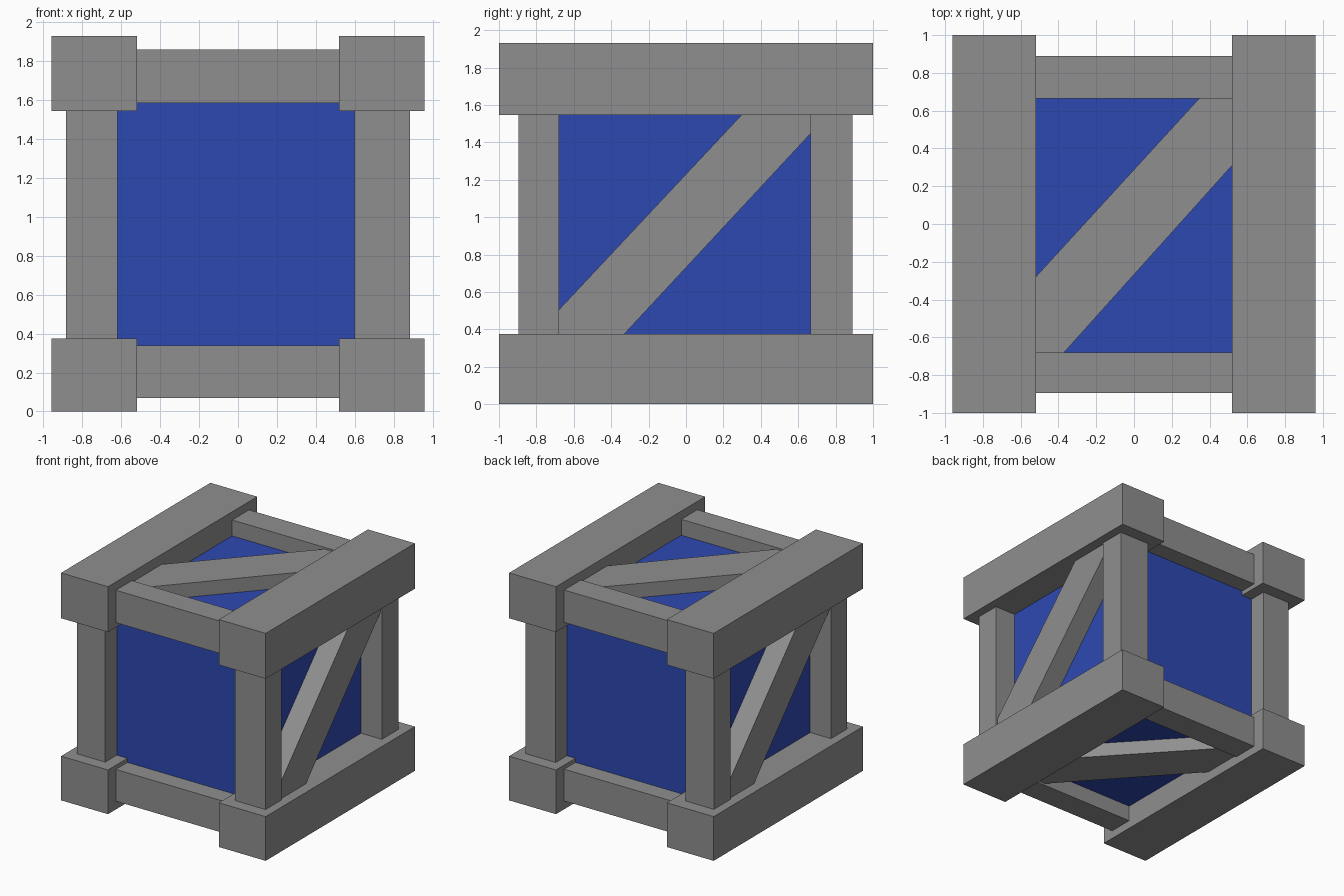
import bpy
import bmesh
from mathutils import Vector

if "Cube" in bpy.data.objects:
    bpy.data.objects.remove(bpy.data.objects["Cube"])


def material(name, rgb):
    mat = bpy.data.materials.new(name)
    mat.diffuse_color = (*rgb, 1)
    mat.use_nodes = True
    mat.node_tree.nodes["Principled BSDF"].inputs["Base Color"].default_value = mat.diffuse_color
    return mat


grey = material("dark_grey_frame", (0.275, 0.275, 0.275))
blue = material("blue_panel", (0.027, 0.066, 0.44))


def prism(name, outline, depth, mat=grey):
    """Extrude a closed planar outline along the depth vector."""
    bm = bmesh.new()
    face = bm.faces.new([bm.verts.new(p) for p in outline])
    ext = bmesh.ops.extrude_face_region(bm, geom=[face])
    moved = [g for g in ext["geom"] if isinstance(g, bmesh.types.BMVert)]
    bmesh.ops.translate(bm, verts=moved, vec=Vector(depth))
    bmesh.ops.recalc_face_normals(bm, faces=bm.faces)
    mesh = bpy.data.meshes.new(name)
    bm.to_mesh(mesh)
    bm.free()
    mesh.materials.append(mat)
    obj = bpy.data.objects.new(name, mesh)
    bpy.context.collection.objects.link(obj)
    return obj


def box(name, x, y, z, mat=grey):
    """Box from (min, max) ranges on each axis."""
    (x0, x1), (y0, y1), (z0, z1) = x, y, z
    base = [(x0, y0, z0), (x1, y0, z0), (x1, y1, z0), (x0, y1, z0)]
    return prism(name, base, (0, 0, z1 - z0), mat)


# Blue inner box
box("inner_panel_box", (-0.69, 0.69), (-0.74, 0.74), (0.205, 1.725), blue)

# Heavy beams running front to back
for level, z in (("bottom", (0, 0.375)), ("top", (1.545, 1.93))):
    box(level + "_left_beam", (-0.96, -0.52), (-1, 1), z)
    box(level + "_right_beam", (0.52, 0.96), (-1, 1), z)

# Cross rails and corner posts
for end, y in (("front", (-0.895, -0.68)), ("back", (0.665, 0.89))):
    for level, z in (("bottom", (0.07, 0.34)), ("top", (1.585, 1.86))):
        box(f"{end}_{level}_rail", (-0.56, 0.56), y, z)
    box(end + "_left_post", (-0.885, -0.62), y, (0.33, 1.59))
    box(end + "_right_post", (0.6, 0.885), y, (0.33, 1.59))

# Diagonal braces on both sides, mirrored in y on the left
side = [(-0.75, 0.43), (-0.75, 0.3), (-0.4, 0.3),
        (0.72, 1.505), (0.72, 1.6), (0.347, 1.6)]
for name, s in (("right_brace", 1), ("left_brace", -1)):
    prism(name, [(s * 0.87, s * y, z) for y, z in side], (-s * 0.22, 0, 0))

# Diagonal braces on top and bottom, mirrored in x underneath
flat = [(-0.6, -0.367), (-0.6, -0.75), (-0.433, -0.75),
        (0.6, 0.4), (0.6, 0.75), (0.423, 0.75)]
prism("top_brace", [(x, y, 1.845) for x, y in flat], (0, 0, -0.2))
prism("bottom_brace", [(-x, y, 0.085) for x, y in flat], (0, 0, 0.2))
